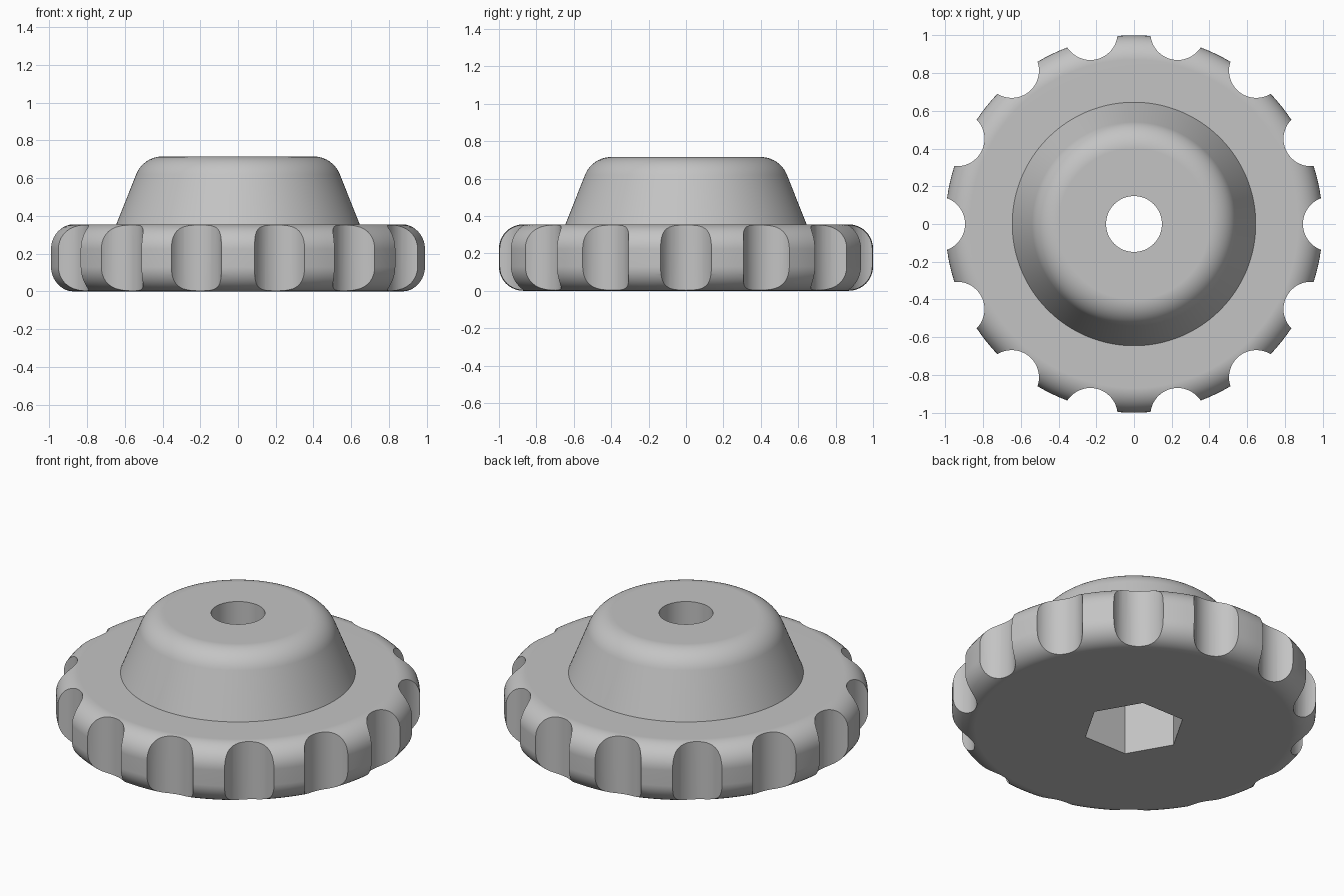
import bpy, bmesh
from math import pi, sin, cos, radians

cube = bpy.data.objects.get("Cube")
if cube:
    bpy.data.objects.remove(cube, do_unlink=True)

NOTCHES = 14
SEGMENTS = NOTCHES * 10
RIM_H, TOP_H, RIM_FILLET = 0.355, 0.715, 0.13
HUB_FILLET, HUB_SLOPE = 0.15, radians(21)

grey = bpy.data.materials.new("plain grey")
grey.use_nodes = True
grey.diffuse_color = (0.55, 0.55, 0.55, 1)
grey.node_tree.nodes["Principled BSDF"].inputs["Base Color"].default_value = (0.55, 0.55, 0.55, 1)


def add_object(name, bm):
    bmesh.ops.recalc_face_normals(bm, faces=bm.faces)
    mesh = bpy.data.meshes.new(name)
    bm.to_mesh(mesh)
    bm.free()
    mesh.materials.append(grey)
    obj = bpy.data.objects.new(name, mesh)
    bpy.context.collection.objects.link(obj)
    return obj


def arc(cx, cz, r, start, end, steps=10):
    return [(cx + r * cos(start + (end - start) * i / steps),
             cz + r * sin(start + (end - start) * i / steps)) for i in range(steps + 1)]


def prism(bm, sides, r, z0, z1, x=0.0, y=0.0):
    """Upright prism with its first corner on +x."""
    rings = [[bm.verts.new((x + r * cos(2 * pi * i / sides), y + r * sin(2 * pi * i / sides), z))
              for i in range(sides)] for z in (z0, z1)]
    skin(bm, rings)


def skin(bm, rings):
    n = len(rings[0])
    for a, b in zip(rings, rings[1:]):
        for i in range(n):
            j = (i + 1) % n
            bm.faces.new((a[i], a[j], b[j], b[i]))
    bm.faces.new(rings[0][::-1])
    bm.faces.new(rings[-1])


# Knob body: rounded rim disc with a tapered, rounded hub
f = RIM_FILLET
profile = arc(1 - f, f, f, -pi / 2, 0) + arc(1 - f, RIM_H - f, f, 0, pi / 2)
profile += [(0.645, RIM_H)]
profile += arc(0.40, TOP_H - HUB_FILLET, HUB_FILLET, HUB_SLOPE, pi / 2)
bm = bmesh.new()
skin(bm, [[bm.verts.new((r * cos(2 * pi * i / SEGMENTS), r * sin(2 * pi * i / SEGMENTS), z))
           for i in range(SEGMENTS)] for r, z in profile])
knob = add_object("grip_knob", bm)

# Cutters: finger notches, centre bore, hexagonal socket underneath
bm = bmesh.new()
for k in range(NOTCHES):
    a = 2 * pi * k / NOTCHES
    prism(bm, 48, 0.145, -0.2, 0.6, 1.04 * cos(a), 1.04 * sin(a))
cutters = [add_object("notch_cutter", bm)]
bm = bmesh.new()
prism(bm, 64, 0.148, -0.2, 1.0)
cutters.append(add_object("bore_cutter", bm))
bm = bmesh.new()
prism(bm, 6, 0.283, -0.2, 0.36)
cutters.append(add_object("socket_cutter", bm))

bpy.ops.object.select_all(action="DESELECT")
knob.select_set(True)
bpy.context.view_layer.objects.active = knob
for cutter in cutters:
    cutter.hide_render = True
    mod = knob.modifiers.new(cutter.name, "BOOLEAN")
    mod.operation, mod.solver, mod.object = "DIFFERENCE", "EXACT", cutter
    bpy.ops.object.modifier_apply(modifier=mod.name)
    bpy.data.objects.remove(cutter, do_unlink=True)

# Smooth rounds, crisp notch edges, clean flat faces
bpy.ops.object.shade_smooth_by_angle(angle=radians(20))
weighted = knob.modifiers.new("flat_face_normals", "WEIGHTED_NORMAL")
weighted.keep_sharp = True
